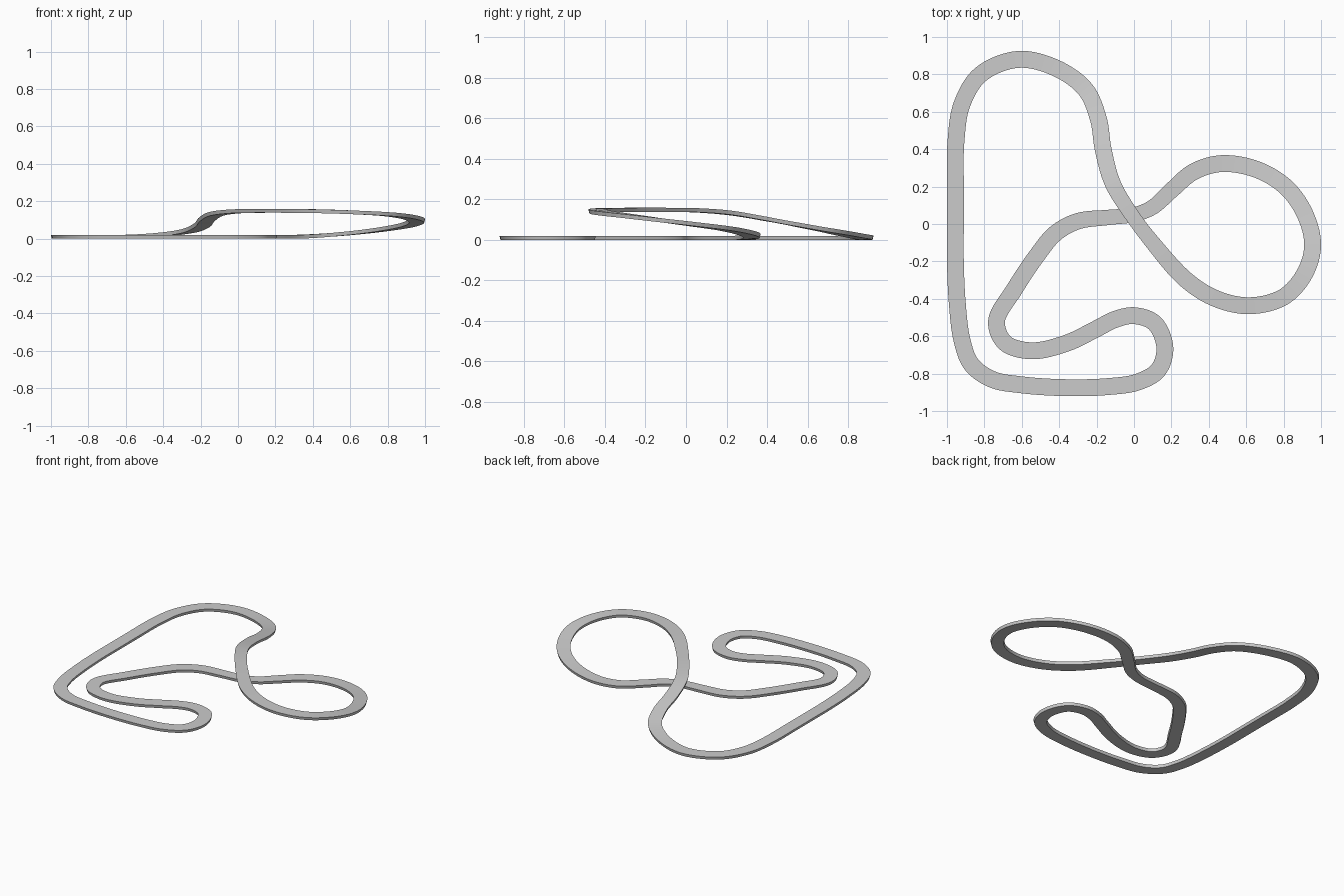
import bpy, bmesh, math
from mathutils import Vector

if "Cube" in bpy.data.objects:
    bpy.data.objects.remove(bpy.data.objects["Cube"])

# Centreline of the circuit: x, y and, on the raised part, underside height
PATH = [
    (-.955, -.2), (-.955, 0), (-.955, .2), (-.952, .44), (-.92, .64), (-.82, .80),
    (-.62, .88), (-.42, .835, .010), (-.26, .72, .032), (-.19, .56, .062),
    (-.165, .40, .092), (-.115, .22, .122), (-.02, .06, .135), (.10, -.10, .138),
    (.28, -.30, .138), (.44, -.40, .136), (.62, -.437, .130), (.80, -.39, .120),
    (.91, -.27, .105), (.955, -.12, .086), (.92, .04, .066), (.82, .19, .046),
    (.66, .29, .025), (.47, .323, .008), (.32, .28), (.20, .18), (.10, .09),
    (0, .05), (-.14, .035), (-.30, .015), (-.42, -.05), (-.52, -.17),
    (-.64, -.35), (-.735, -.52), (-.69, -.635), (-.55, -.678), (-.36, -.637),
    (-.20, -.56), (-.10, -.51), (0, -.49), (.11, -.53), (.165, -.66),
    (.13, -.78), (.02, -.845), (-.15, -.87), (-.37, -.875), (-.60, -.86),
    (-.76, -.83), (-.87, -.75), (-.92, -.62), (-.945, -.42),
]
HALF_WIDTH, THICK, INSET, STEPS = .045, .02, .005, 8


def spline(points, steps):
    """Closed centripetal Catmull-Rom curve."""
    out, n = [], len(points)
    for i in range(n):
        p0, p1, p2, p3 = (points[(i + k) % n] for k in (-1, 0, 1, 2))
        d0, d1, d2 = (math.sqrt((b - a).length) for a, b in ((p0, p1), (p1, p2), (p2, p3)))
        m1 = (p1 - p0) / d0 - (p2 - p0) / (d0 + d1) + (p2 - p1) / d1
        m2 = (p2 - p1) / d1 - (p3 - p1) / (d1 + d2) + (p3 - p2) / d2
        for s in range(steps):
            t = s / steps
            out.append(p1 * (2*t**3 - 3*t**2 + 1) + m1 * d1 * (t**3 - 2*t**2 + t)
                       + p2 * (3*t**2 - 2*t**3) + m2 * d1 * (t**3 - t**2))
    return out


line = spline([Vector((*p, 0)[:3]) for p in PATH], STEPS)
n = len(line)

# Sweep a level slab along the centreline, slightly undercut at the sides
bm = bmesh.new()
rings = []
for i, p in enumerate(line):
    d = line[(i + 1) % n] - line[i - 1]
    side = Vector((-d.y, d.x, 0)).normalized()
    # the road narrows a little where it crosses itself
    w = HALF_WIDTH - .006 * math.exp(-((p.x**2 + p.y**2) / .06))
    z = max(p.z, 0)
    rings.append([bm.verts.new((p.x + side.x * o, p.y + side.y * o, z + h))
                  for o, h in ((w, THICK), (-w, THICK), (INSET - w, 0), (w - INSET, 0))])
for i in range(n):
    a, b = rings[i], rings[(i + 1) % n]
    for k in range(4):
        m = (k + 1) % 4
        bm.faces.new((a[k], a[m], b[m], b[k]))
bmesh.ops.recalc_face_normals(bm, faces=bm.faces)

mesh = bpy.data.meshes.new("track")
bm.to_mesh(mesh)
bm.free()
track = bpy.data.objects.new("track", mesh)
bpy.context.collection.objects.link(track)
bpy.context.view_layer.objects.active = track
track.select_set(True)
bpy.ops.object.shade_smooth_by_angle(angle=math.radians(30))
